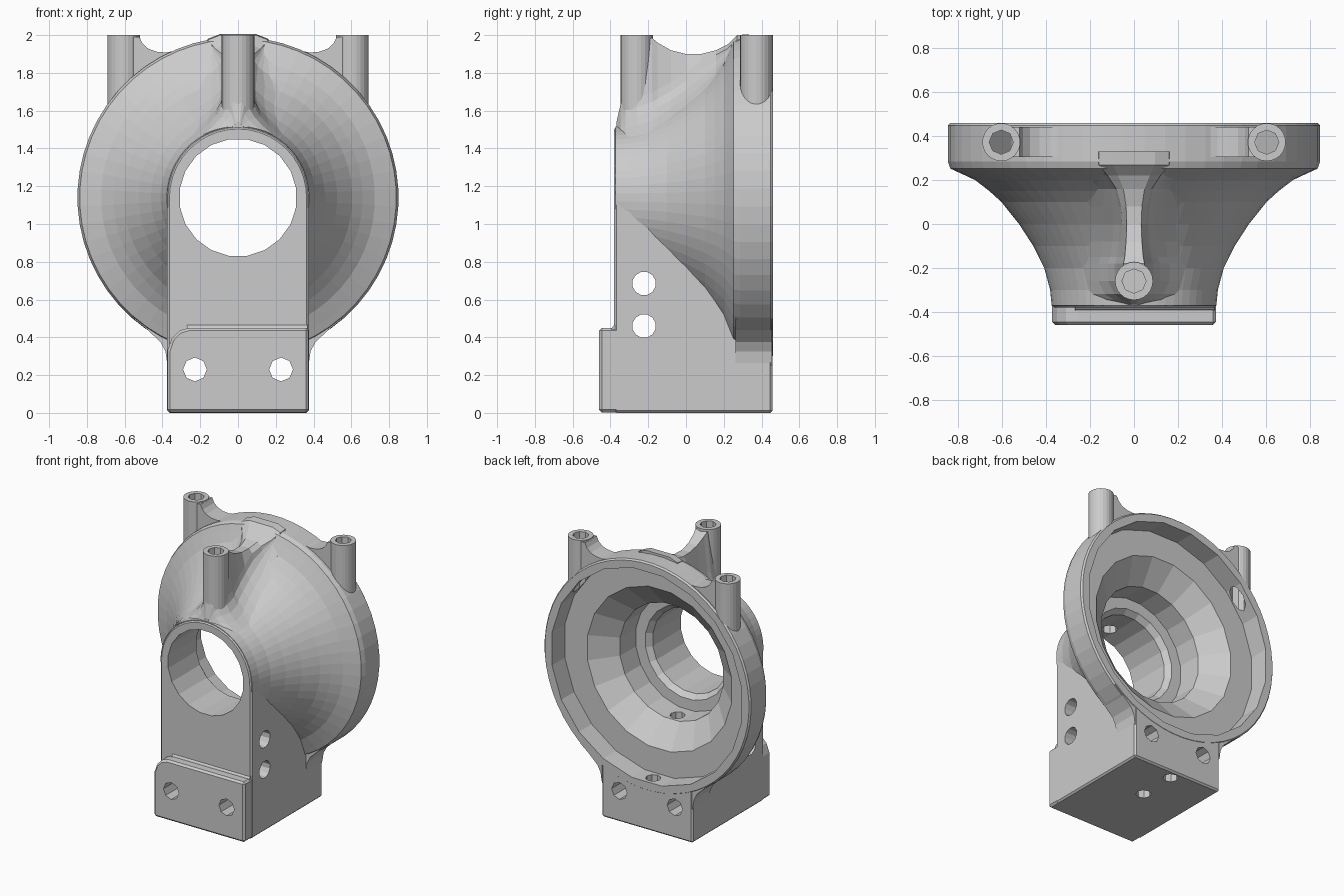
import bpy, bmesh
from math import sin, cos, pi, sqrt
from mathutils import Vector

if "Cube" in bpy.data.objects:
    bpy.data.objects.remove(bpy.data.objects["Cube"])

CZ = 1.14  # height of the bore axis


def loft(name, rings):
    """Skin a list of equal-length point rings and cap both ends."""
    bm = bmesh.new()
    vs = [[bm.verts.new(p) for p in ring] for ring in rings]
    n = len(rings[0])
    for a, b in zip(vs, vs[1:]):
        for i in range(n):
            j = (i + 1) % n
            bm.faces.new((a[i], a[j], b[j], b[i]))
    bm.faces.new(vs[0])
    bm.faces.new(vs[-1])
    bmesh.ops.recalc_face_normals(bm, faces=bm.faces)
    me = bpy.data.meshes.new(name)
    bm.to_mesh(me)
    bm.free()
    ob = bpy.data.objects.new(name, me)
    bpy.context.collection.objects.link(ob)
    return ob


def prism(name, outline, y0, y1):
    """Extrude an (x, z) outline along y."""
    return loft(name, [[(x, y, z) for x, z in outline] for y in (y0, y1)])


def revolve(name, profile, n):
    """Turn an (r, y) profile about the bore axis."""
    ang = [2 * pi * (i + .5) / n for i in range(n)]
    return loft(name, [[(r * cos(t), y, CZ + r * sin(t)) for t in ang] for r, y in profile])


def rod(name, p, q, r, n):
    p, q = Vector(p), Vector(q)
    d = (q - p).normalized()
    u = d.orthogonal().normalized()
    v = d.cross(u)
    ring = [r * (cos(2 * pi * i / n) * u + sin(2 * pi * i / n) * v) for i in range(n)]
    return loft(name, [[c + o for o in ring] for c in (p, q)])


def apply_mod(ob, kind, **props):
    m = ob.modifiers.new("step", kind)
    for k, v in props.items():
        setattr(m, k, v)
    bpy.context.view_layer.objects.active = ob
    bpy.ops.object.modifier_apply(modifier=m.name)


def combine(ob, other, op):
    apply_mod(ob, 'BOOLEAN', object=other, operation=op, solver='EXACT')
    bpy.data.objects.remove(other, do_unlink=True)


# Flared bell
flare = [(.376, -.372), (.383, -.3), (.41, -.2), (.46, -.1), (.525, 0), (.605, .1), (.66, .15),
         (.725, .2), (.80, .235), (.838, .252), (.85, .285), (.85, .448), (.84, .46)]
housing = revolve("bearing_housing", flare, 56)


def flare_radius(y):
    for (r0, a), (r1, b) in zip(flare, flare[1:]):
        if y <= b:
            return r0 + (r1 - r0) * (y - a) / (b - a)
    return .85


# Arched upright block
arch = [(-.375, 0), (.375, 0)] + [(.375 * cos(pi * i / 20), CZ + .375 * sin(pi * i / 20))
                                  for i in range(21)]
block = prism("block", arch, -.38, .458)
apply_mod(block, 'BEVEL', width=.012, segments=1, limit_method='ANGLE', angle_limit=.8)
parts = [block]

# Front foot with one rounded top corner
foot = prism("foot", [(-.374, .003), (.374, .003), (.374, .45), (-.26, .45), (-.31, .435),
                      (-.35, .395), (-.374, .33)], -.46, -.3)
apply_mod(foot, 'BEVEL', width=.014, segments=1, limit_method='ANGLE', angle_limit=.8)
parts.append(foot)
parts.append(loft("foot_fillet", [[(x, -.37, .44), (x, -.397, .44), (x, -.388, .458),
                                   (x, -.37, .472)] for x in (-.27, .368)]))

# Rib from the front boss back to the rim, with filleted root
rib = [(-.368, 1.54, .015), (-.345, 1.64, .03), (-.32, 1.80, .05), (-.26, 1.985, .08),
       (-.18, 1.985, .08), (-.15, 1.96, .07), (-.08, 1.92, .06), (0, 1.9, .055), (.08, 1.9, .06),
       (.16, 1.92, .08), (.22, 1.95, .12), (.27, 1.982, .16), (.33, 1.982, .16)]
rings = []
for y, top, w in rib:
    r = flare_radius(y)
    h = max(top - CZ - r, .015)
    f = min(.2, 1.2 * h)
    half = [(w * .6, CZ + r + h)]
    for i in range(6):
        a = pi / 2 * i / 5
        x = w + f * (1 - cos(a))
        half.append((x, CZ + sqrt(r * r - x * x) + .75 * f * (1 - sin(a)) - .008))
    half.append((w + f, CZ + .26))
    pts = half + [(-x, z) for x, z in reversed(half)]
    rings.append([(x, y, z) for x, z in pts])
parts.append(loft("rib", rings))

# Bosses and side fillets
bosses = [(0, -.26, 1.38), (.605, .373, 1.48), (-.605, .373, 1.48)]
for x, y, z in bosses:
    parts.append(rod("boss", (x, y, z), (x, y, 2), .0865, 24))
for s in (1, -1):
    top = [(.56, 1.99), (.522, 1.99), (.505, 1.955), (.475, 1.928), (.43, 1.912), (.38, 1.908),
           (.32, 1.92), (.32, 1.8), (.56, 1.75)]
    low = [(.37, .25), (.376, .27), (.384, .325), (.41, .375), (.48, .44), (.55, .497),
           (.5, .56), (.37, .5)]
    parts.append(prism("boss_fillet", [(s * x, z) for x, z in top], .305, .442))
    parts.append(prism("base_fillet", [(s * x, z) for x, z in low], .262, .456))

for p in parts:
    combine(housing, p, 'UNION')

# Stepped bore
cutters = [revolve("bore", [(.79, .5), (.79, .31), (.6, .31), (.43, .17), (.425, -.01),
                            (.345, -.012), (.312, -.05), (.312, -.5)], 20)]

# Boss holes, cross holes, mounting holes and drain holes
for x, y, z in bosses:
    cutters.append(rod("boss_hole", (x, y, 1.3 if x == 0 else 1.5), (x, y, 2.1), .055, 8))
for z in (.46, .685):
    cutters.append(rod("cross_hole", (-.6, -.222, z), (.6, -.222, z), .063, 12))
for x in (-.228, .228):
    cutters.append(rod("mount_hole", (x, -.6, .23), (x, .6, .23), .063, 8))
for y, top in ((.1, .85), (.385, .5)):
    cutters.append(rod("drain_hole", (0, y, -.1), (0, y, top), .053, 8))
for c in cutters:
    combine(housing, c, 'DIFFERENCE')
